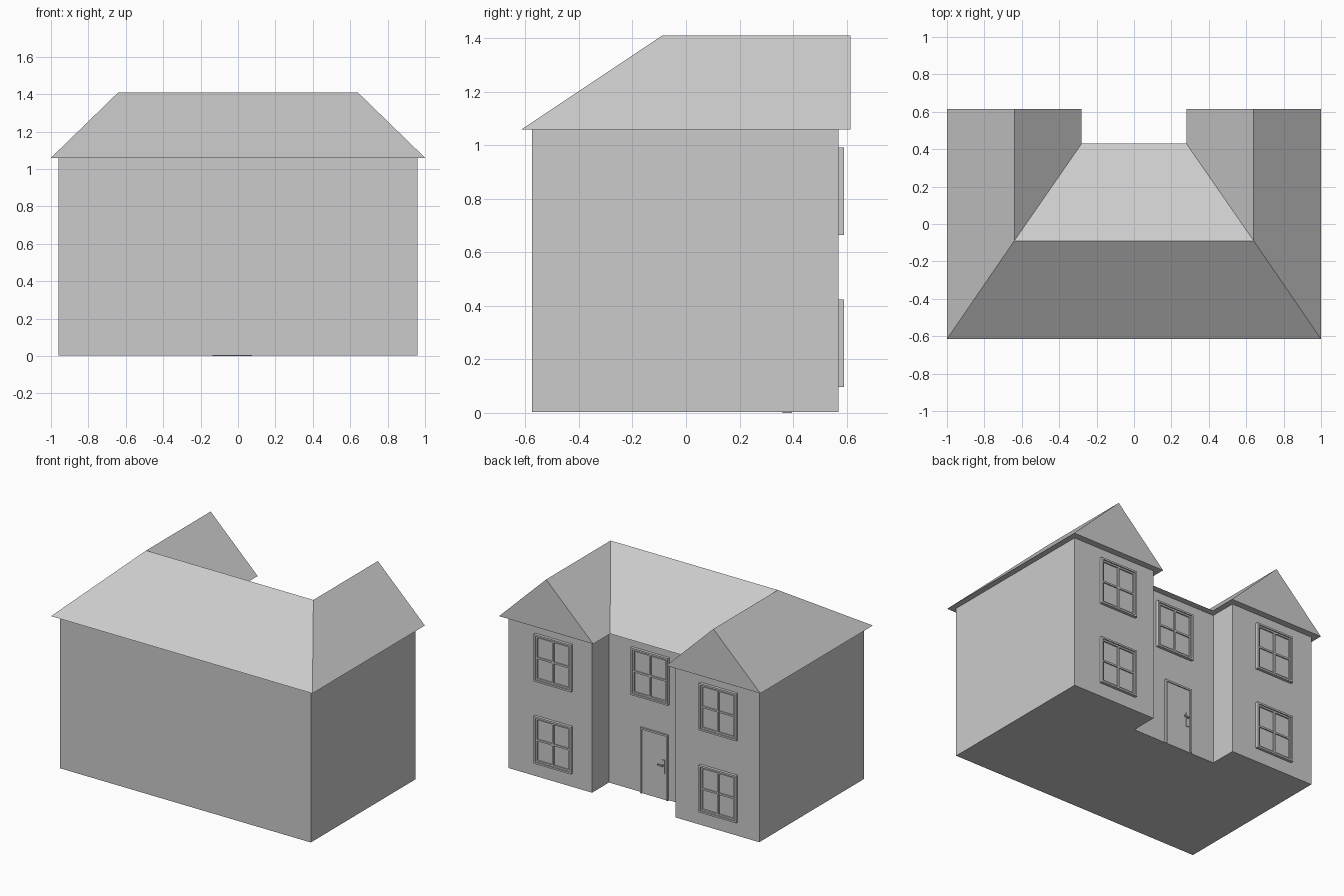
import bpy, bmesh

if "Cube" in bpy.data.objects:
    bpy.data.objects.remove(bpy.data.objects["Cube"])

WALL_TOP = 1.06
RIDGE = 1.41


def finish(name, bm):
    bmesh.ops.recalc_face_normals(bm, faces=bm.faces)
    me = bpy.data.meshes.new(name)
    bm.to_mesh(me)
    bm.free()
    ob = bpy.data.objects.new(name, me)
    bpy.context.collection.objects.link(ob)
    return ob


def add_box(bm, x0, x1, y0, y1, z0, z1):
    vs = bmesh.ops.create_cube(bm, size=1)["verts"]
    for v in vs:
        v.co = ((x0 + x1) / 2 + v.co.x * (x1 - x0),
                (y0 + y1) / 2 + v.co.y * (y1 - y0),
                (z0 + z1) / 2 + v.co.z * (z1 - z0))


def add_frame(bm, x0, x1, z0, z1, w, y0, y1, sill=True):
    # rectangular surround, optionally without the bottom rail
    add_box(bm, x0, x0 + w, y0, y1, z0, z1)
    add_box(bm, x1 - w, x1, y0, y1, z0, z1)
    add_box(bm, x0 + w, x1 - w, y0, y1, z1 - w, z1)
    if sill:
        add_box(bm, x0 + w, x1 - w, y0, y1, z0, z0 + w)


# U-shaped walls
half = [(0.96, -0.575), (0.96, 0.57), (0.32, 0.57), (0.32, 0.385)]
outline = half + [(-x, y) for x, y in reversed(half)]
bm = bmesh.new()
base = bm.faces.new([bm.verts.new((x, y, 0.003)) for x, y in outline])
top = bmesh.ops.extrude_face_region(bm, geom=[base], use_keep_orig=True)["geom"]
for v in top:
    if isinstance(v, bmesh.types.BMVert):
        v.co.z = WALL_TOP
finish("walls", bm)

# Hipped roof with two gabled wings
bm = bmesh.new()


def roof_side(s):
    pts = {"front": (1, -0.615, WALL_TOP), "outer": (1, 0.615, WALL_TOP),
           "inner": (0.28, 0.615, WALL_TOP), "valley": (0.28, 0.43, WALL_TOP),
           "hip": (0.64, -0.09, RIDGE), "gable": (0.64, 0.615, RIDGE)}
    v = {k: bm.verts.new((s * x, y, z)) for k, (x, y, z) in pts.items()}
    for f in (("front", "outer", "gable", "hip"),
              ("hip", "gable", "inner", "valley"),
              ("outer", "inner", "gable")):
        bm.faces.new([v[k] for k in f])
    return v


r, l = roof_side(1), roof_side(-1)
bm.faces.new([l["front"], r["front"], r["hip"], l["hip"]])
bm.faces.new([r["valley"], l["valley"], l["hip"], r["hip"]])
eave = ["front", "outer", "inner", "valley"]
bm.faces.new([r[k] for k in eave] + [l[k] for k in reversed(eave)])
finish("roof", bm)


# Four-pane windows
def window(name, cx, wall_y, z0):
    x0, x1, z1 = cx - 0.143, cx + 0.143, z0 + 0.326
    zc, y = (z0 + z1) / 2, wall_y
    bm = bmesh.new()
    add_frame(bm, x0, x1, z0, z1, 0.012, y - 0.01, y + 0.02)
    add_frame(bm, x0 + 0.012, x1 - 0.012, z0 + 0.012, z1 - 0.012,
              0.011, y - 0.01, y + 0.012)
    add_box(bm, cx - 0.006, cx + 0.006, y - 0.01, y + 0.012, z0 + 0.023, z1 - 0.023)
    add_box(bm, x0 + 0.023, x1 - 0.023, y - 0.01, y + 0.011, zc - 0.006, zc + 0.006)
    add_box(bm, x0 + 0.023, x1 - 0.023, y - 0.01, y + 0.003, z0 + 0.023, z1 - 0.023)
    finish(name, bm)


for side, cx in (("right", 0.612), ("left", -0.652)):
    window("lower_window_" + side, cx, 0.57, 0.097)
    window("upper_window_" + side, cx, 0.57, 0.665)
window("upper_window_middle", 0, 0.385, 0.665)

# Entrance door with surround
bm = bmesh.new()
add_frame(bm, -0.137, 0.075, 0, 0.455, 0.012, 0.36, 0.397, sill=False)
finish("door_frame", bm)
bm = bmesh.new()
add_box(bm, -0.125, 0.063, 0.365, 0.39, 0, 0.443)
finish("door_panel", bm)

# Door handle: back plate, stem and lever
bm = bmesh.new()
add_box(bm, -0.113, -0.093, 0.388, 0.396, 0.18, 0.275)
add_box(bm, -0.107, -0.099, 0.394, 0.41, 0.234, 0.244)
add_box(bm, -0.107, -0.068, 0.405, 0.413, 0.234, 0.244)
finish("door_handle", bm)
